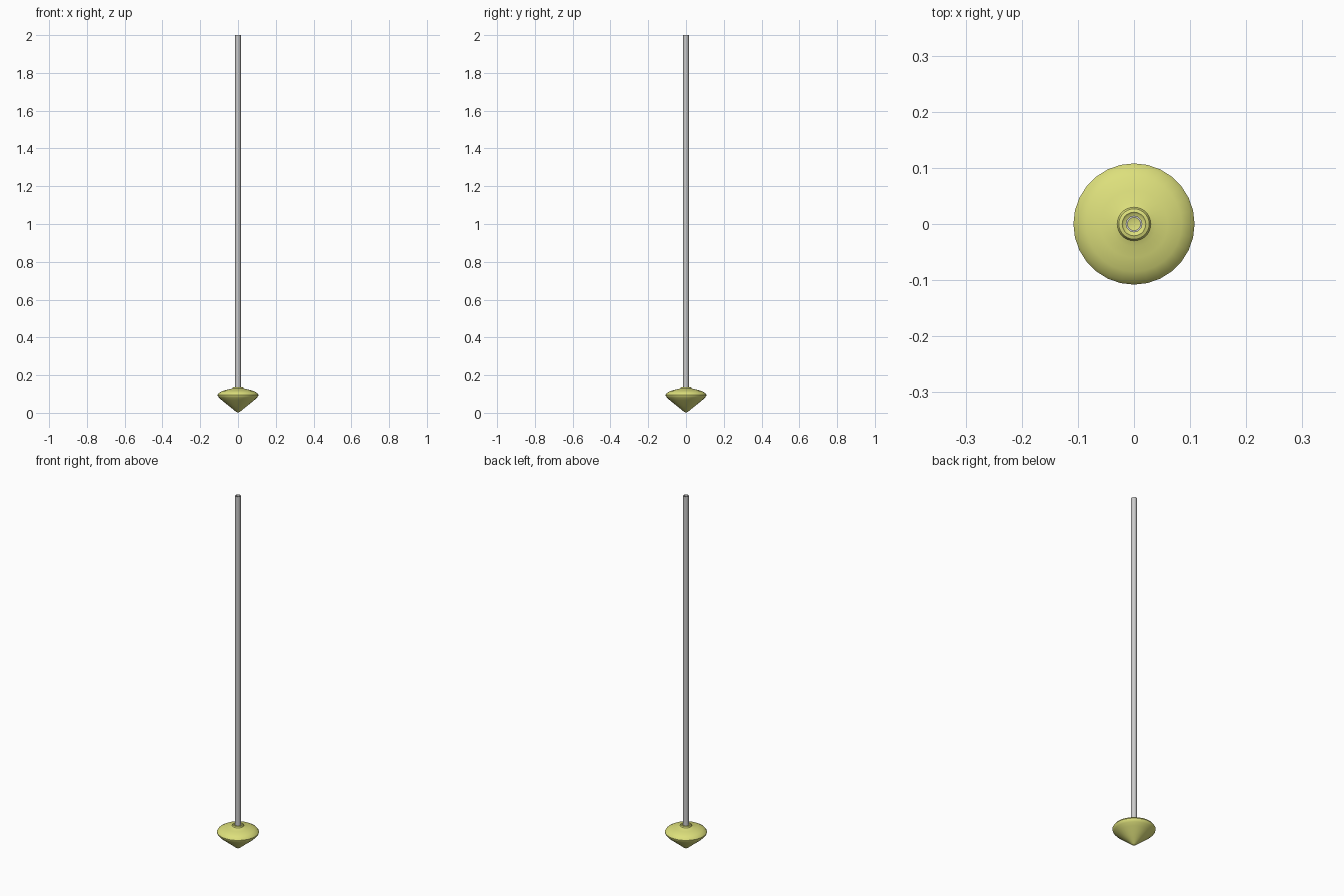
import bpy, bmesh, math

if "Cube" in bpy.data.objects:
    bpy.data.objects.remove(bpy.data.objects["Cube"])


def lathe(name, profile, sides, angle=40, closed=False):
    """Spin an (r, z) profile around z."""
    bm = bmesh.new()
    vs = [bm.verts.new((r, 0, z)) for r, z in profile]
    pairs = list(zip(vs, vs[1:])) + ([(vs[-1], vs[0])] if closed else [])
    edges = [bm.edges.new(p) for p in pairs]
    bmesh.ops.spin(bm, geom=vs + edges, cent=(0, 0, 0), axis=(0, 0, 1),
                   angle=math.tau, steps=sides, use_merge=True)
    bmesh.ops.remove_doubles(bm, verts=bm.verts, dist=1e-5)
    bmesh.ops.recalc_face_normals(bm, faces=bm.faces)
    me = bpy.data.meshes.new(name)
    bm.to_mesh(me)
    bm.free()
    ob = bpy.data.objects.new(name, me)
    bpy.context.collection.objects.link(ob)
    bpy.ops.object.select_all(action='DESELECT')
    ob.select_set(True)
    bpy.context.view_layer.objects.active = ob
    bpy.ops.object.shade_smooth_by_angle(angle=math.radians(angle))
    return ob


# Pointed weight with rounded shoulder and small collar on top
weight = lathe("pointed_weight", [
    (0, 0), (0.012, 0.007), (0.05, 0.038), (0.085, 0.066), (0.1, 0.08),
    (0.107, 0.089), (0.108, 0.096), (0.102, 0.105), (0.085, 0.115),
    (0.06, 0.122), (0.04, 0.126), (0.03, 0.13), (0.027, 0.136),
    (0.021, 0.138), (0.016, 0.134), (0, 0.134)], 28)
mat = bpy.data.materials.new("yellow")
mat.diffuse_color = (0.72, 0.74, 0.2, 1)
mat.use_nodes = True
mat.node_tree.nodes["Principled BSDF"].inputs["Base Color"].default_value = mat.diffuse_color
weight.data.materials.append(mat)

# Hollow shaft rising from the weight
lathe("hollow_shaft", [(0.0115, 0.125), (0.015, 0.125), (0.015, 2.0), (0.0115, 2.0)],
      12, 50, closed=True)
